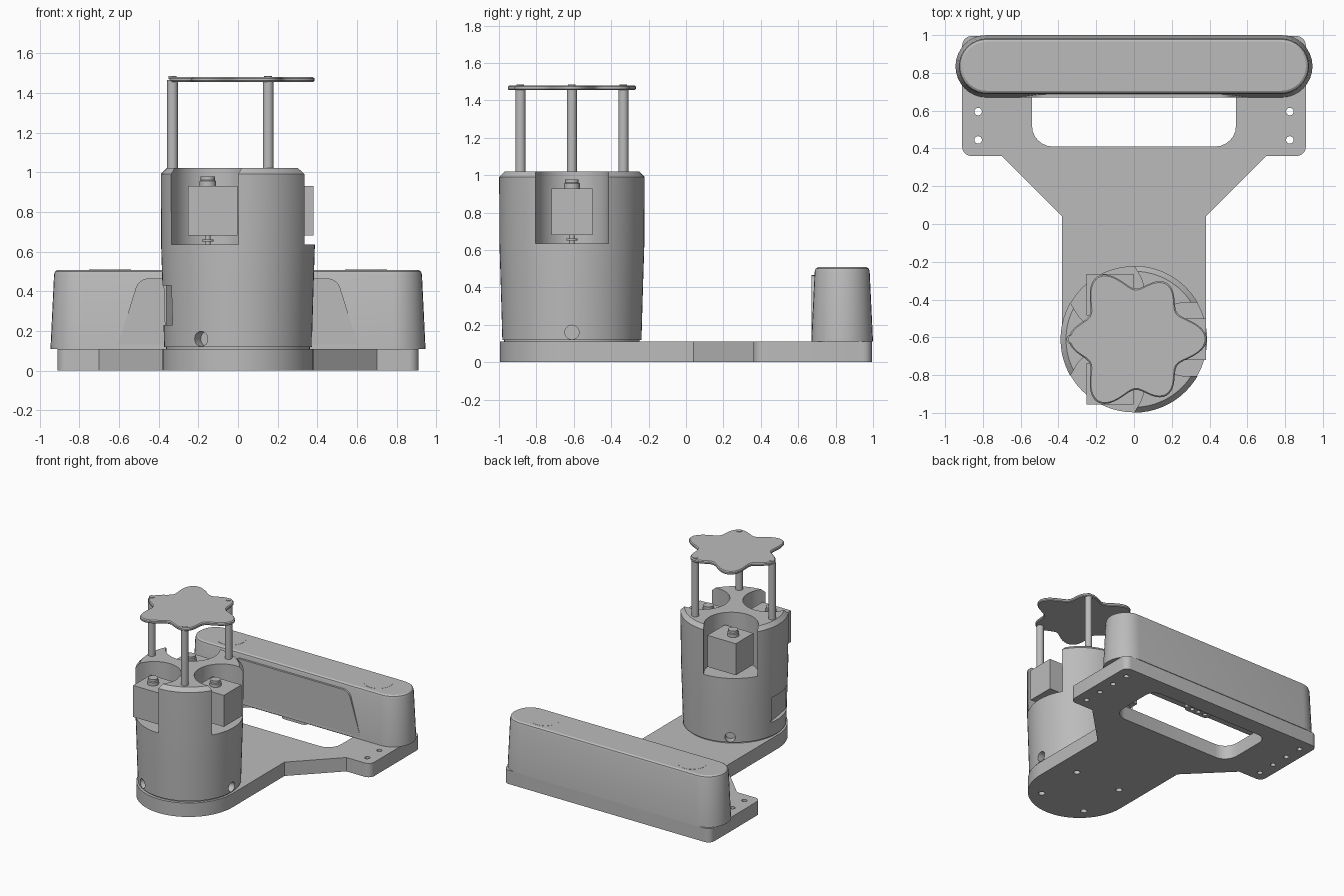
import bpy, bmesh, math
from mathutils import Vector, Matrix

if "Cube" in bpy.data.objects:
    bpy.data.objects.remove(bpy.data.objects["Cube"])

grey = bpy.data.materials.new("plain_grey")
grey.diffuse_color = (0.5, 0.5, 0.5, 1)
grey.use_nodes = True
grey.node_tree.nodes["Principled BSDF"].inputs["Base Color"].default_value = grey.diffuse_color
CY = -0.61          # y of the motor housing axis


def add(name, bm):
    bmesh.ops.recalc_face_normals(bm, faces=bm.faces)
    me = bpy.data.meshes.new(name)
    bm.to_mesh(me)
    bm.free()
    me.materials.append(grey)
    ob = bpy.data.objects.new(name, me)
    bpy.context.collection.objects.link(ob)
    return ob


def loft(name, rings):
    """Skin a stack of equal-length rings and cap both ends."""
    bm = bmesh.new()
    vs = [[bm.verts.new(p) for p in r] for r in rings]
    n = len(vs[0])
    for a, b in zip(vs, vs[1:]):
        for i in range(n):
            j = (i + 1) % n
            bm.faces.new((a[i], a[j], b[j], b[i]))
    bm.faces.new(vs[0][::-1])
    bm.faces.new(vs[-1])
    return add(name, bm)


def prism(name, pts, z0, z1):
    return loft(name, [[(x, y, z) for x, y in pts] for z in (z0, z1)])


def lathe(name, x, y, prof, n=32):
    ang = [2 * math.pi * i / n for i in range(n)]
    return loft(name, [[(x + r * math.cos(a), y + r * math.sin(a), z) for a in ang]
                       for r, z in prof])


def cyl(name, x, y, r, z0, z1, n=24):
    return lathe(name, x, y, [(r, z0), (r, z1)], n)


def box(name, x0, x1, y0, y1, z0, z1):
    return prism(name, [(x0, y0), (x1, y0), (x1, y1), (x0, y1)], z0, z1)


def fillet(corners, n=6):
    """Round the corners (x, y, radius) of a polygon."""
    out = []
    for i, (x, y, r) in enumerate(corners):
        p = Vector((x, y))
        if r == 0:
            out.append((x, y))
            continue
        a = (Vector(corners[i - 1][:2]) - p).normalized()
        b = (Vector(corners[(i + 1) % len(corners)][:2]) - p).normalized()
        half = a.angle(b) / 2
        c = p + (a + b).normalized() * (r / math.sin(half))
        s = p + a * (r / math.tan(half)) - c
        e = p + b * (r / math.tan(half)) - c
        turn = s.angle_signed(e)
        for k in range(n + 1):
            t = -turn * k / n
            out.append((c.x + s.x * math.cos(t) - s.y * math.sin(t),
                        c.y + s.x * math.sin(t) + s.y * math.cos(t)))
    return out


def stadium(r, z, half=0.78, cy=0.835, n=16):
    pts = []
    for side, start in ((1, -math.pi / 2), (-1, math.pi / 2)):
        for k in range(n + 1):
            t = start + math.pi * k / n
            pts.append((side * half + r * math.cos(t), cy + r * math.sin(t), z))
    return pts


def move(ob, m):
    ob.data.transform(m)
    return ob


def cut(ob, cutters):
    for c in cutters:
        c.hide_render = True
        m = ob.modifiers.new("cut", 'BOOLEAN')
        m.operation, m.solver, m.object = 'DIFFERENCE', 'EXACT', c
    bpy.context.view_layer.update()
    me = bpy.data.meshes.new_from_object(ob.evaluated_get(bpy.context.evaluated_depsgraph_get()))
    ob.modifiers.clear()
    ob.data = me
    for c in cutters:
        bpy.data.objects.remove(c)


def around(deg):
    """Turn about the housing axis."""
    return Matrix.Translation((0, CY, 0)) @ Matrix.Rotation(math.radians(deg), 4, 'Z')


LIE_X = Matrix.Rotation(math.pi / 2, 4, 'Y')      # z axis to x axis
LIE_Y = Matrix.Rotation(math.pi / 2, 4, 'X')      # z axis to -y axis

# base plate with round front end, window and screw holes
right = [(0.38, 0.04, 0), (0.70, 0.36, 0), (0.91, 0.36, 0.05), (0.91, 0.995, 0.05)]
left = [(-x, y, r) for x, y, r in reversed(right)]
nose = [(0.38 * math.cos(t), CY + 0.385 * math.sin(t))
        for t in [math.pi + math.pi * k / 32 for k in range(33)]]
plate = prism("base_plate", nose + fillet(right + left), 0, 0.11)
cuts = [prism("window_cutter", fillet([(-0.54, 0.41, 0.11), (0.54, 0.41, 0.11),
                                       (0.54, 0.86, 0.08), (-0.54, 0.86, 0.08)]), -0.1, 0.2)]
for s in (-1, 1):
    for y in (0.445, 0.595, 0.745, 0.895):
        cuts.append(cyl("hole_cutter", s * 0.825, y, 0.02, -0.1, 0.2, 16))
    for t in (-1, 1):
        cuts.append(cyl("hole_cutter", s * 0.2, CY + t * 0.2, 0.024, -0.1, 0.09, 16))
cut(plate, cuts)

# long sensor bar
loft("sensor_bar", [stadium(0.165, 0.11), stadium(0.147, 0.485),
                    stadium(0.142, 0.5), stadium(0.13, 0.508)])
for s in (-1, 1):
    cyl("top_plug", s * 0.645, 0.84, 0.105, 0.5, 0.509, 32)

# sloped front panel of the bar with three lens holes
panel = prism("front_panel", fillet([(-0.61, 0.112, 0), (0.61, 0.112, 0),
                                     (0.5, 0.465, 0.07), (-0.5, 0.465, 0.07)]), -0.75, -0.671)
move(panel, LIE_Y @ Matrix.Rotation(0, 4, 'X'))
for v in panel.data.vertices:                      # keep the panel on the front side
    v.co.y = abs(v.co.y)
cut(panel, [move(cyl("lens_cutter", x, 0.33, r, -0.70, -0.6, 20), LIE_Y @ Matrix.Scale(-1, 4, (0, 0, 1)))
            for x, r in ((-0.19, 0.016), (0, 0.034), (0.19, 0.016))])

# connector under the bar
port = prism("connector", fillet([(-0.11, 0.69, 0.03), (0.11, 0.69, 0.03),
                                  (0.11, 0.77, 0.03), (-0.11, 0.77, 0.03)]), 0.08, 0.13)
cut(port, [cyl("pin_cutter", x, 0.73, 0.018, 0.0, 0.1, 12) for x in (-0.06, 0, 0.06)])

# motor housing with three pockets, screw holes and a side recess
housing = lathe("motor_housing", 0, CY, [(0.362, 0.105), (0.362, 0.118), (0.372, 0.12), (0.38, 0.4),
                                         (0.387, 0.62), (0.389, 0.99), (0.36, 1.02)], 64)
cuts = []
for d in (0, 120, 240):
    arc = [(0.28 + 0.195 * math.cos(t), 0.195 * math.sin(t))
           for t in [math.pi / 2 + math.pi * k / 24 for k in range(25)]]
    cuts.append(move(prism("pocket_cutter", arc + [(0.6, -0.195), (0.6, 0.195)], 0.635, 1.2), around(d)))
    cuts.append(move(cyl("screw_cutter", -0.16, 0, 0.038, 0.31, 0.5), around(d) @ LIE_X))
cuts.append(move(box("recess_cutter", 0.345, 0.5, -0.125, 0.125, 0.23, 0.43), around(189)))
cut(housing, cuts)

# three small motors, all facing the same way
for d in (0, 120, 240):
    a = math.radians(d)
    x, y = 0.255 * math.cos(a), CY + 0.272 * math.sin(a)
    if d == 0:
        y = CY
    box("motor_body", x - 0.125, x + 0.125, y - 0.11, y + 0.11, 0.68, 0.93)
    lathe("motor_shaft", x - 0.025, y, [(0.042, 0.925), (0.042, 0.955), (0.036, 0.96), (0.036, 0.978)])
    lathe("motor_foot", x - 0.025, y, [(0.015, 0.63), (0.015, 0.65), (0.03, 0.65), (0.03, 0.662),
                                       (0.015, 0.662), (0.015, 0.685)], 20)

# posts and the wavy top plate
for x, y in ((-0.33, 0), (0.152, 0.275), (0.152, -0.275)):
    cyl("post", x, CY + y, 0.027, 1.0, 1.465)
    cyl("post_screw", x, CY + y, 0.02, 1.47, 1.484, 16)


def wave(inset, z, n=120):
    out = []
    for k in range(n):
        t = 2 * math.pi * k / n
        r = 0.317 + 0.048 * math.cos(6 * t) + 0.02 * math.cos(3 * t) - inset
        out.append((r * math.cos(t), CY + r * math.sin(t), z))
    return out


loft("wavy_top_plate", [wave(0.006, 1.455), wave(0, 1.461), wave(0, 1.473), wave(0.008, 1.48)])

# smooth shading with sharp edges kept
for ob in bpy.context.scene.objects:
    ob.select_set(True)
    bpy.context.view_layer.objects.active = ob
bpy.ops.object.shade_smooth_by_angle(angle=math.radians(30))
